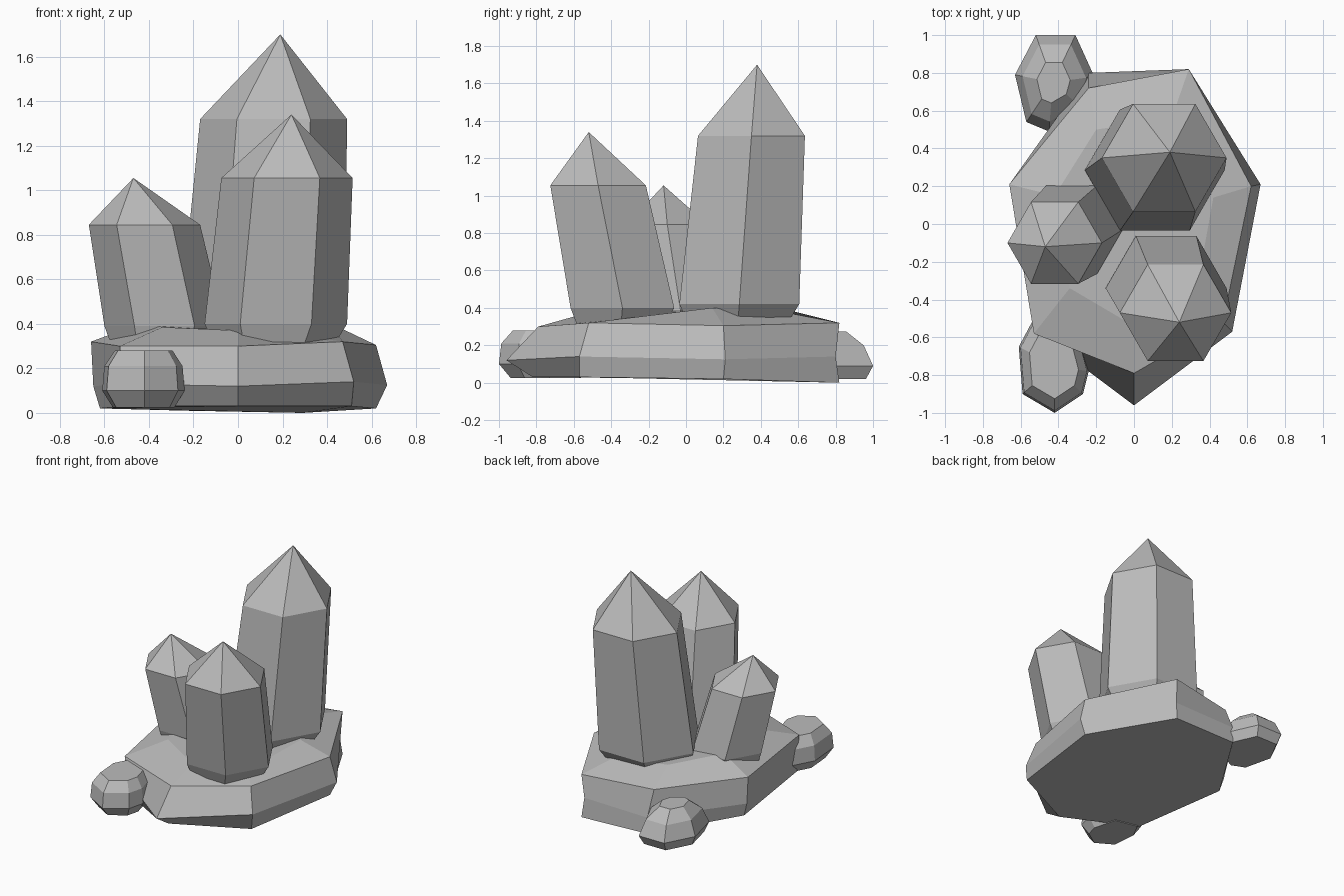
import bpy
import bmesh
import math

old = bpy.data.objects.get("Cube")
if old:
    bpy.data.objects.remove(old, do_unlink=True)

stone = bpy.data.materials.new("stone grey")
stone.use_nodes = True
GREY = (0.5, 0.5, 0.5, 1)
stone.diffuse_color = GREY
stone.node_tree.nodes["Principled BSDF"].inputs["Base Color"].default_value = GREY


def loft(name, rings, tip=None):
    """Skin stacked rings of points, bottom to top, closing with a cap or a tip."""
    bm = bmesh.new()
    loops = [[bm.verts.new(p) for p in ring] for ring in rings]
    count = len(loops[0])
    for low, high in zip(loops, loops[1:]):
        for i in range(count):
            j = (i + 1) % count
            bm.faces.new((low[i], low[j], high[j], high[i]))
    bm.faces.new(loops[0][::-1])
    if tip:
        apex = bm.verts.new(tip)
        for i in range(count):
            bm.faces.new((loops[-1][i], loops[-1][(i + 1) % count], apex))
    else:
        bm.faces.new(loops[-1])
    bmesh.ops.recalc_face_normals(bm, faces=bm.faces)
    mesh = bpy.data.meshes.new(name)
    bm.to_mesh(mesh)
    bm.free()
    mesh.materials.append(stone)
    obj = bpy.data.objects.new(name, mesh)
    bpy.context.scene.collection.objects.link(obj)
    return obj


def hexagon(x, y, z, radius):
    angles = [math.radians(60 * i) for i in range(6)]
    return [(x + radius * math.cos(a), y + radius * math.sin(a), z) for a in angles]


def crystal(name, foot, shoulder, tip):
    """Leaning six-sided crystal; foot and shoulder are x, y, z, radius."""
    x, y, z, radius = foot
    root = hexagon(x - 0.01, y - 0.01, z - 0.12, radius * 0.8)
    loft(name, [root, hexagon(*foot), hexagon(*shoulder)], tip)


def pebble(name, outline, centre, levels):
    """Faceted stone: one plan outline scaled about a centre at each height."""
    cx, cy = centre
    loft(name, [[(cx + (x - cx) * s, cy + (y - cy) * s, z) for x, y in outline]
                for z, s in levels])


# Crystals
crystal("tall_crystal", (0.11, 0.285, 0.42, 0.37), (0.16, 0.35, 1.32, 0.33),
        (0.19, 0.38, 1.7))
crystal("front_crystal", (0.17, -0.34, 0.4, 0.32), (0.22, -0.47, 1.055, 0.295),
        (0.24, -0.52, 1.34))
crystal("left_crystal", (-0.33, -0.03, 0.39, 0.27), (-0.42, -0.1, 0.845, 0.25),
        (-0.47, -0.12, 1.055))

# Rock base: each ring runs front, right, back, left
loft("rock_base", [
    [(0, -0.82, 0.03), (0.51, -0.57, 0.03), (0.62, 0.2, 0.02), (0.29, 0.82, 0),
     (-0.24, 0.8, 0.01), (-0.62, 0.2, 0.02), (-0.52, -0.57, 0.03)],
    [(0, -0.96, 0.12), (0.52, -0.57, 0.14), (0.67, 0.21, 0.125), (0.28, 0.8, 0.14),
     (-0.24, 0.8, 0.13), (-0.65, 0.21, 0.12), (-0.52, -0.57, 0.13)],
    [(0, -0.79, 0.3), (0.47, -0.52, 0.32), (0.62, 0.2, 0.305), (0.29, 0.82, 0.32),
     (-0.24, 0.72, 0.31), (-0.66, 0.21, 0.32), (-0.53, -0.58, 0.3)],
    [(0, -0.54, 0.37), (0.33, -0.36, 0.34), (0.42, 0.14, 0.4), (0.2, 0.56, 0.37),
     (-0.2, 0.5, 0.4), (-0.42, 0.15, 0.41), (-0.34, -0.34, 0.385)],
])

# Loose stones beside the base
pebble("front_pebble",
       [(-0.42, -1), (-0.27, -0.9), (-0.24, -0.78), (-0.3, -0.55), (-0.53, -0.5),
        (-0.61, -0.65), (-0.59, -0.9)],
       (-0.42, -0.75), [(0.025, 0.75), (0.1, 1), (0.21, 0.95), (0.28, 0.7)])
pebble("back_pebble",
       [(-0.52, 1), (-0.63, 0.79), (-0.57, 0.54), (-0.45, 0.49), (-0.26, 0.6),
        (-0.21, 0.78), (-0.31, 1)],
       (-0.43, 0.75), [(0.02, 0.85), (0.09, 1), (0.2, 0.8), (0.275, 0.42)])
